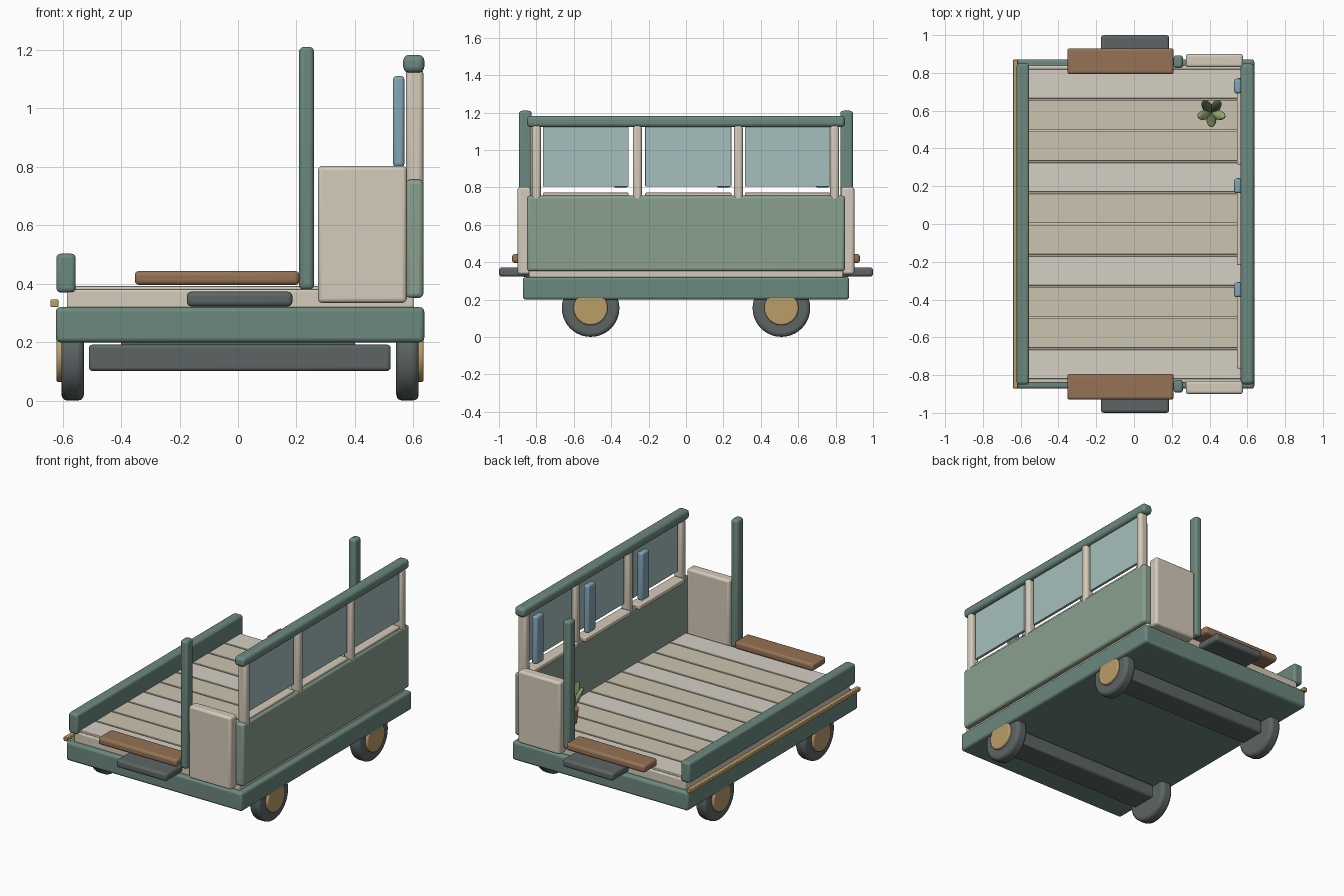
import bpy
from math import radians, cos, sin
from mathutils import Vector

if "Cube" in bpy.data.objects:
    bpy.data.objects.remove(bpy.data.objects["Cube"])


def material(name, r, g, b):
    m = bpy.data.materials.new(name)
    m.diffuse_color = (r, g, b, 1)
    m.use_nodes = True
    m.node_tree.nodes["Principled BSDF"].inputs["Base Color"].default_value = m.diffuse_color
    return m


GREEN = material("dark green", 0.15, 0.25, 0.21)
SAGE = material("sage", 0.25, 0.35, 0.27)
CREAM = material("cream", 0.66, 0.60, 0.49)
PLANK_A = material("pale plank", 0.66, 0.63, 0.55)
PLANK_B = material("tan plank", 0.60, 0.55, 0.44)
BROWN = material("leather brown", 0.30, 0.17, 0.09)
DARK = material("rubber grey", 0.11, 0.13, 0.13)
GOLD = material("brass", 0.50, 0.34, 0.14)
GLASS = material("glass", 0.38, 0.52, 0.51)
BLUE = material("curtain blue", 0.23, 0.38, 0.48)
CLAY = material("clay", 0.38, 0.17, 0.09)
LEAF = material("leaf", 0.14, 0.20, 0.08)
LEAF_PALE = material("pale leaf", 0.34, 0.42, 0.20)


def finish(ob, name, mat, bevel=0.0, segments=3):
    ob.name = name
    ob.data.materials.append(mat)
    if bevel:
        b = ob.modifiers.new("bevel", 'BEVEL')
        b.width, b.segments, b.limit_method = bevel, segments, 'ANGLE'
    bpy.ops.object.shade_smooth_by_angle(angle=radians(35))
    return ob


def box(name, x, y, z, mat, bevel=0.012):
    """Rounded box from (min, max) pairs."""
    lo, hi = Vector(map(min, (x, y, z))), Vector(map(max, (x, y, z)))
    bpy.ops.mesh.primitive_cube_add(size=1, location=(lo + hi) / 2)
    ob = bpy.context.object
    ob.scale = hi - lo
    bpy.ops.object.transform_apply(location=False, rotation=False, scale=True)
    return finish(ob, name, mat, bevel)


def disc(name, x, y, z, radius, mat, bevel):
    """Cylinder along x between two x values."""
    bpy.ops.mesh.primitive_cylinder_add(vertices=40, radius=radius, depth=abs(x[1] - x[0]),
                                        location=(sum(x) / 2, y, z), rotation=(0, radians(90), 0))
    return finish(bpy.context.object, name, mat, bevel)


# chassis and floor
box("chassis", (-0.623, 0.637), (-0.872, 0.872), (0.2, 0.32), GREEN, 0.015)
box("floor_base", (-0.585, 0.6), (-0.84, 0.84), (0.315, 0.38), CREAM, 0.006)
pitch = 0.165
for i in range(10):
    y0 = -0.825 + i * pitch
    box(f"floor_plank_{i}", (-0.583, 0.598), (y0 + 0.004, y0 + pitch - 0.004), (0.37, 0.392),
        PLANK_A if i % 3 == 0 else PLANK_B, 0.004)

# axles and wheels
for end, ys in (("front", -0.51), ("back", 0.51)):
    box(f"{end}_axle_beam", (-0.51, 0.522), (ys - 0.085, ys + 0.085), (0.102, 0.192), DARK)
    box(f"{end}_axle_mount", (-0.4, 0.4), (ys - 0.05, ys + 0.05), (0.18, 0.21), DARK, 0)
    for side, s in (("left", -1), ("right", 1)):
        disc(f"{end}_{side}_tyre", (0.007 + s * 0.534, 0.007 + s * 0.611), ys, 0.155, 0.154, DARK, 0.02)
        disc(f"{end}_{side}_hub", (0.007 + s * 0.58, 0.007 + s * 0.628), ys, 0.155, 0.091, GOLD, 0.008)

# low left wall with brass strip
box("low_side_wall", (-0.621, -0.555), (-0.85, 0.85), (0.37, 0.503), GREEN, 0.015)
box("brass_strip", (-0.641, -0.614), (-0.87, 0.87), (0.32, 0.346), GOLD, 0.004)

# parts repeated at both ends
for end, s in (("front", -1), ("back", 1)):
    box(f"{end}_threshold", (-0.353, 0.21), (s * 0.793, s * 0.93), (0.396, 0.444), BROWN, 0.015)
    box(f"{end}_step", (-0.175, 0.186), (s * 0.82, s * 1.0), (0.323, 0.373), DARK, 0.015)
    box(f"{end}_door_post", (0.209, 0.26), (s * 0.825, s * 0.893), (0.38, 1.21), GREEN, 0.016)
    box(f"{end}_end_panel", (0.274, 0.577), (s * 0.83, s * 0.9), (0.335, 0.803), CREAM, 0.014)

# tall right wall with windows
box("side_panel", (0.573, 0.634), (-0.85, 0.85), (0.352, 0.756), SAGE, 0.015)
box("top_rail", (0.565, 0.637), (-0.85, 0.85), (1.122, 1.183), GREEN, 0.02)
for i, y in enumerate((-0.8, -0.26, 0.28, 0.795)):
    box(f"window_post_{i}", (0.574, 0.634), (y - 0.024, y + 0.024), (0.7, 1.135), CREAM, 0.016)
for i, (y0, y1) in enumerate(((-0.765, -0.307), (-0.218, 0.243), (0.315, 0.772))):
    box(f"window_glass_{i}", (0.595, 0.613), (y0, y1), (0.804, 1.13), GLASS, 0.003)
    box(f"window_sill_{i}", (0.545, 0.62), (y0, y1), (0.742, 0.772), CREAM, 0.006)
    box(f"curtain_{i}", (0.53, 0.569), (y1 - 0.08, y1 - 0.003), (0.8, 1.11), BLUE, 0.012)

# potted plant
px, py = 0.41, 0.59
bpy.ops.mesh.primitive_cone_add(vertices=24, radius1=0.034, radius2=0.046, depth=0.1,
                                location=(px, py, 0.44))
finish(bpy.context.object, "plant_pot", CLAY, 0.006)
for i in range(5):
    a = radians(-90 + 72 * i)
    bpy.ops.mesh.primitive_uv_sphere_add(segments=16, ring_count=10, radius=1,
                                         location=(px + 0.038 * cos(a), py + 0.038 * sin(a), 0.555),
                                         rotation=(0, radians(25), a))
    leaf = bpy.context.object
    leaf.scale = (0.016, 0.026, 0.085)
    finish(leaf, f"plant_leaf_{i}", LEAF_PALE if i in (1, 4) else LEAF)
